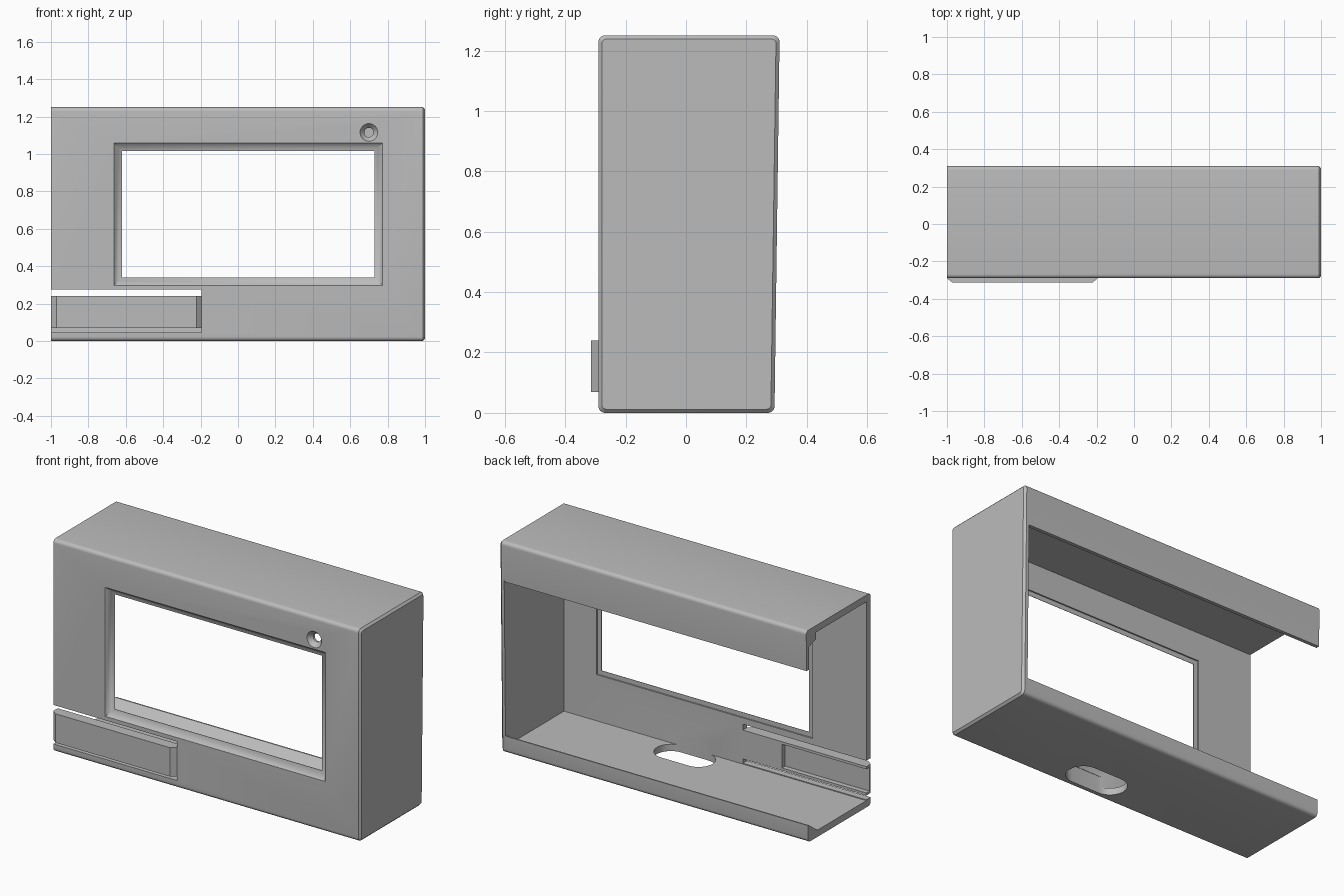
import bpy, bmesh, math
from mathutils import Vector

cube = bpy.data.objects.get("Cube")
if cube:
    bpy.data.objects.remove(cube, do_unlink=True)

grey = bpy.data.materials.new("plain grey plastic")
grey.use_nodes = True
COLOUR = (0.5, 0.5, 0.5, 1)
grey.diffuse_color = COLOUR
grey.node_tree.nodes["Principled BSDF"].inputs["Base Color"].default_value = COLOUR


def loft(name, rings):
    """Solid through a list of matching closed rings."""
    bm = bmesh.new()
    loops = [[bm.verts.new(p) for p in ring] for ring in rings]
    n = len(loops[0])
    for a, b in zip(loops, loops[1:]):
        for i in range(n):
            j = (i + 1) % n
            bm.faces.new((a[i], a[j], b[j], b[i]))
    bm.faces.new(loops[0][::-1])
    bm.faces.new(loops[-1])
    bmesh.ops.recalc_face_normals(bm, faces=bm.faces)
    mesh = bpy.data.meshes.new(name)
    bm.to_mesh(mesh)
    bm.free()
    mesh.materials.append(grey)
    obj = bpy.data.objects.new(name, mesh)
    bpy.context.collection.objects.link(obj)
    return obj


def box(name, x0, x1, y0, y1, z0, z1):
    ring = [(x0, y0), (x1, y0), (x1, y1), (x0, y1)]
    return loft(name, [[(x, y, z) for x, y in ring] for z in (z0, z1)])


def frame_ring(x0, x1, z0, z1, y, grow=0):
    return [(x0 - grow, y, z0 - grow), (x1 + grow, y, z0 - grow),
            (x1 + grow, y, z1 + grow), (x0 - grow, y, z1 + grow)]


def circle_ring(x, z, y, r, n=32):
    return [(x + r * math.cos(2 * math.pi * i / n), y,
             z + r * math.sin(2 * math.pi * i / n)) for i in range(n)]


def rounded(points, radius, steps=6):
    """Round the corners of a closed outline; returns one arc per corner."""
    arcs = []
    pts = [Vector(p) for p in points]
    for i, p in enumerate(pts):
        a = p + (pts[i - 1] - p).normalized() * radius
        b = p + (pts[(i + 1) % len(pts)] - p).normalized() * radius
        centre = a + b - p
        arc = []
        for k in range(steps + 1):
            t = math.pi / 2 * k / steps
            arc.append(centre + (a - centre) * math.cos(t) + (b - centre) * math.sin(t))
        arcs.append(arc)
    return arcs


def cut(target, cutters):
    bpy.context.view_layer.objects.active = target
    for c in cutters:
        mod = target.modifiers.new("cut", "BOOLEAN")
        mod.operation = "DIFFERENCE"
        mod.solver = "EXACT"
        mod.object = c
        bpy.ops.object.modifier_apply(modifier=mod.name)
        bpy.data.objects.remove(c, do_unlink=True)


# Side outline (y, z): back leans slightly outward to the top
FRONT, TOP, WALL = -0.29, 1.25, 0.04
CORNERS = [(0.31, TOP), (FRONT, TOP), (FRONT, 0), (0.293, 0)]
arcs = rounded(CORNERS, 0.022)

# Wrap-around shell with lips at the back
inner = [(0.293, 0.1), (0.285, 0.1), (0.205, WALL), (FRONT + WALL, WALL),
         (FRONT + WALL, TOP - WALL), (0.218, TOP - WALL), (0.218, 1.17),
         (0.285, 1.15), (0.285, 1.015), (0.306, 1.015)]
outline = [tuple(p) for arc in arcs for p in arc] + inner
shell = loft("case_shell", [[(x, y, z) for y, z in outline] for x in (-1, 0.97)])

# Closed end wall with a small edge chamfer
full = [p for arc in arcs for p in arc]
slim = [p for arc in rounded([(0.298, TOP - 0.012), (FRONT + 0.012, TOP - 0.012),
                              (FRONT + 0.012, 0.012), (0.281, 0.012)], 0.014) for p in arc]
end_wall = loft("end_wall", [[(0.97, *p) for p in full], [(0.988, *p) for p in full],
                             [(1.0, *p) for p in slim]])

# Window with bevelled front edge and a shallow rebate inside
win = (-0.62, 0.73, 0.34, 1.016)
window = loft("window_cutter", [frame_ring(*win, FRONT - 0.02, 0.062),
                                frame_ring(*win, FRONT + 0.024, 0.018),
                                frame_ring(*win, FRONT + 0.03, 0),
                                frame_ring(*win, FRONT + 0.1, 0)])
rebate = loft("rebate_cutter", [frame_ring(*win, FRONT + 0.032, 0.028),
                                frame_ring(*win, FRONT + 0.1, 0.028)])

# Countersunk hole near the top corner
hole = loft("hole_cutter", [circle_ring(0.7, 1.115, y, r) for y, r in
                            ((FRONT - 0.01, 0.056), (FRONT + 0.026, 0.025), (FRONT + 0.1, 0.025))])

# Oval opening in the floor
oval = []
for side in (1, -1):
    for i in range(17):
        t = -math.pi / 2 + math.pi * i / 16
        oval.append((0.12 + side * (0.09 + 0.092 * math.cos(t)),
                     -0.16 + side * 0.092 * math.sin(t)))
floor_hole = loft("floor_hole_cutter", [[(x, y, z) for x, y in oval] for z in (-0.1, 0.1)])

# Slot in the front for the side catch
slot = box("slot_cutter", -1.1, -0.195, -0.4, -0.2, 0.045, 0.275)
cut(shell, [window, rebate, hole, floor_hole, slot])

# Springy catch with sloped ends, hollow behind
catch_outline = [(-1, FRONT), (-0.97, -0.314), (-0.222, -0.314), (-0.195, FRONT),
                 (-0.195, FRONT + WALL), (-1, FRONT + WALL)]
catch = loft("side_catch", [[(x, y, z) for x, y in catch_outline] for z in (0.07, 0.24)])
cut(catch, [box("pocket_cutter", -1.1, -0.45, -0.28, -0.2, 0.085, 0.225)])

# Smooth the rounded edges, keep the rest crisp
bpy.ops.object.select_all(action="DESELECT")
for obj in (shell, end_wall, catch):
    obj.select_set(True)
bpy.context.view_layer.objects.active = shell
bpy.ops.object.shade_smooth_by_angle(angle=math.radians(30))
